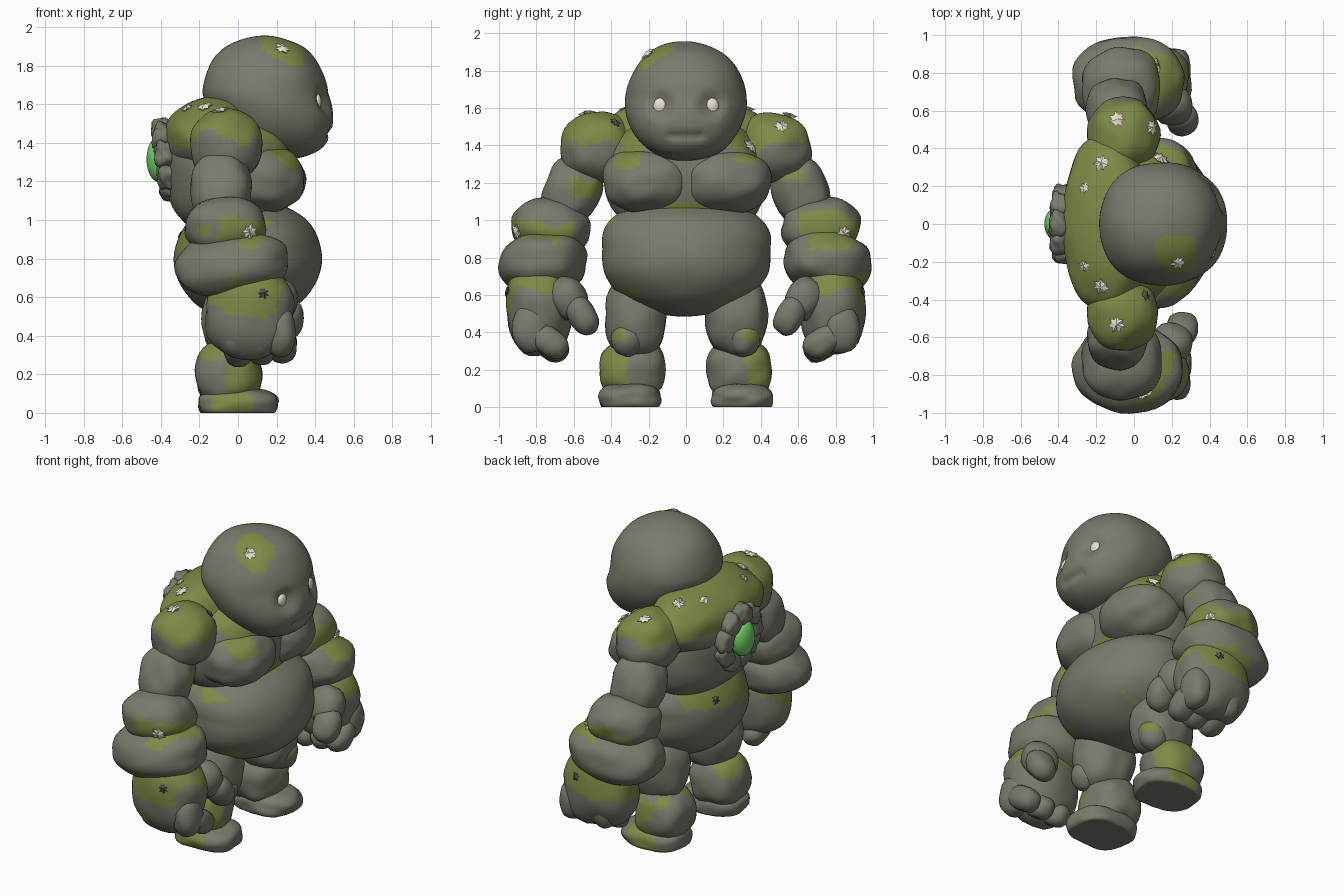
import bpy, bmesh, math, random
from mathutils import Vector, Euler, noise

cube = bpy.data.objects.get("Cube")
if cube:
    bpy.data.objects.remove(cube)
random.seed(4)


def material(name, rgb, rough=0.9):
    m = bpy.data.materials.new(name)
    m.use_nodes = True
    m.diffuse_color = (*rgb, 1)
    bsdf = m.node_tree.nodes["Principled BSDF"]
    bsdf.inputs["Base Color"].default_value = (*rgb, 1)
    bsdf.inputs["Roughness"].default_value = rough
    return m


STONE = material("grey stone", (0.19, 0.198, 0.152))
MOSS = material("green moss", (0.205, 0.255, 0.062))
CREAM = material("cream", (0.84, 0.78, 0.66))
DARK = material("dark stone", (0.09, 0.095, 0.08))
GEM = material("green crystal", (0.16, 0.65, 0.13), 0.3)


def finish(name, bm, mats, smooth=True):
    me = bpy.data.meshes.new(name)
    bm.to_mesh(me)
    bm.free()
    for m in mats:
        me.materials.append(m)
    ob = bpy.data.objects.new(name, me)
    bpy.context.collection.objects.link(ob)
    if smooth:
        me.shade_smooth()
    return ob


def rock(name, centre, radii, moss=None, box=1.0, rot=(0, 0, 0), rough=0.08,
         level=4, shape=None, mat=STONE):
    """Lumpy rounded boulder; moss(p, wobble) picks the mossy faces."""
    bm = bmesh.new()
    bmesh.ops.create_icosphere(bm, subdivisions=level, radius=1)
    c, turn = Vector(centre), Euler(rot).to_matrix()
    for v in bm.verts:
        d = v.co.copy()
        # box below 1 squares the sphere off
        k = sum(abs(t) ** (2 / box) for t in d) ** (-box / 2)
        d *= k * (1 + rough * noise.noise(d * 1.7 + c * 5))
        p = c + turn @ Vector([d[i] * radii[i] for i in range(3)])
        if shape:
            p = shape(p)
        p.z = max(p.z, 0)
        v.co = p
    if moss:
        for f in bm.faces:
            p = f.calc_center_median()
            w = noise.noise(p * 5) * 0.09 + noise.noise(p * 13) * 0.03
            f.material_index = int(bool(moss(p, w)))
    return finish(name, bm, [mat, MOSS])


def shape_belly(p):
    # Fuller flanks above the middle, rounder underneath
    return Vector((p.x, p.y * (1 + 0.8 * max(0, p.z - 0.85) - 0.4 * max(0, 0.72 - p.z)), p.z))


# Torso
rock("upper_torso", (-0.04, 0, 1.24), (0.335, 0.43, 0.34),
     lambda p, w: p.z > 1.38 + w or (p.x < -0.15 and p.z < 0.98 + w and abs(p.y) < 0.3) or
     (p.z < 1.1 and p.x > 0.1 and abs(p.y) < 0.12),
     box=0.85, level=5, rough=0.05)
rock("shoulder_hump", (-0.13, 0, 1.42), (0.25, 0.47, 0.22),
     lambda p, w: p.z > 1.37 + w, box=0.94, level=5)
rock("belly", (0.05, 0, 0.8), (0.385, 0.455, 0.315),
     lambda p, w: (p.x < -0.15 and 0.87 + w < p.z and abs(p.y) < 0.3 + w) or
     (abs(p.y) > 0.25 and p.z < 0.62 + w and p.x > 0) or
     (p.z > 1.0 + w and abs(p.y) > 0.37) or (p.z > 1.06 and abs(p.y) < 0.08 + w),
     box=0.96, level=5, rough=0.03, shape=shape_belly)
rock("pelvis", (-0.04, 0, 0.64), (0.2, 0.3, 0.13))

# Head: lower half slides forward, sockets and mouth are pressed in
EYES = [Vector((0.41, s * 0.135, 1.61)) for s in (1, -1)]


def shape_head(p):
    p = p.copy()
    p.x += max(0, 1.66 - p.z) * 0.34
    if p.x > 0.2:
        for e in EYES:
            d = math.hypot(p.y - e.y, p.z - e.z)
            p.x -= 0.05 * max(0, 1 - d / 0.085)
        p.x -= 0.02 * max(0, 1 - abs(p.z - 1.45) / 0.03) * (abs(p.y) < 0.09)
    return p


rock("head", (0.14, 0, 1.635), (0.325, 0.325, 0.32),
     lambda p, w: math.hypot(p.x - 0.22, p.y + 0.16) < 0.11 + w and p.z > 1.8,
     box=0.94, level=5, rough=0.03, shape=shape_head)

# Limbs, built for both sides
for side, s in (("left", 1), ("right", -1)):
    # The model faces +x, so its left is +y
    def part(name, c, r, moss=None, rot=(0, 0, 0), **kw):
        rock(f"{side}_{name}", (c[0], c[1] * s, c[2]), r, moss, rot=(rot[0] * s, rot[1], rot[2] * s), **kw)

    part("chest", (0.115, 0.2, 1.21), (0.23, 0.25, 0.175),
         lambda p, w: p.z > 1.3 + w and abs(p.y) > 0.25 + w, box=0.9, level=5)
    part("shoulder", (-0.06, 0.47, 1.385), (0.19, 0.2, 0.19),
         lambda p, w: p.z > 1.39 + w + 0.25 * (abs(p.y) - 0.47), box=0.92)
    part("upper_arm", (-0.09, 0.61, 1.16), (0.16, 0.15, 0.19),
         lambda p, w: 1.18 + w < p.z < 1.26 + w and p.x > -0.02 and s * p.y < 0.62,
         box=0.85, rot=(0.4, 0, 0))
    part("forearm_top", (-0.065, 0.72, 0.965), (0.21, 0.21, 0.15),
         lambda p, w: 0.8 < p.z < 1.01 + w and p.x > -0.11 + 2 * w and abs(p.y) > 0.6,
         box=0.85, rot=(0.15, 0, 0))
    part("forearm_band", (-0.03, 0.76, 0.77), (0.3, 0.235, 0.17),
         lambda p, w: (p.z > 0.86 + w and p.x > 0 or p.z < 0.69 + w) and p.x > -0.1 + w and abs(p.y) > 0.66,
         box=0.92, rot=(-0.1, -0.12, 0))
    part("palm", (0.06, 0.785, 0.53), (0.23, 0.175, 0.25),
         lambda p, w: p.z > 0.62 + w or p.z > 0.51 + w and abs(p.y) > 0.74 and p.x < 0.2 + w,
         box=0.85, rot=(0, 0.15, 0))
    # Curled fingers in a row, then the thumb
    for i, x in enumerate((-0.01, 0.11, 0.22)):
        part(f"knuckle_{i}", (x, 0.83, 0.42), (0.08, 0.1, 0.13), box=0.85, level=3)
        part(f"fingertip_{i}", (x + 0.01, 0.735, 0.335 + 0.01 * i), (0.075, 0.115, 0.075),
             box=0.8, rot=(0.6, 0, 0), level=3)
    part("thumb_base", (0.2, 0.63, 0.58), (0.11, 0.1, 0.12), box=0.9, level=3, rot=(-0.5, 0, 0))
    part("thumb_tip", (0.255, 0.555, 0.49), (0.085, 0.075, 0.11), box=0.85, level=3, rot=(-0.5, 0, 0))

    # Legs
    part("thigh", (0.01, 0.27, 0.49), (0.19, 0.165, 0.23),
         lambda p, w: p.z > 0.63 + w and p.x > 0, box=0.88)
    part("knee", (0.11, 0.31, 0.37), (0.09, 0.09, 0.1),
         lambda p, w: abs(p.y) > 0.33 + w and p.z > 0.36, level=3)
    part("shin", (-0.05, 0.285, 0.2), (0.17, 0.175, 0.165),
         lambda p, w: abs(p.y) > 0.31 + w and -0.06 + w < p.x and p.z < 0.32 + w or
         p.z > 0.31 + w and p.x < -0.08, box=0.8)
    part("foot", (0.0, 0.3, 0.045), (0.205, 0.165, 0.085),
         lambda p, w: abs(p.y) > 0.28 + w and abs(p.x) < 0.1 + w and p.z > 0.005, box=0.75)

# Back crystal in a ring of rough blocks
rock("crystal", (-0.41, 0, 1.315), (0.065, 0.088, 0.118), level=3, rough=0.02, mat=GEM)
rock("crystal_backing", (-0.355, 0, 1.315), (0.04, 0.15, 0.16))
for i in range(9):
    a = math.tau * (i + 0.25) / 9
    rock(f"crystal_ring_{i}", (-0.378 - 0.02 * math.sin(a), 0.15 * math.cos(a), 1.312 + 0.155 * math.sin(a)),
         (0.05, 0.055, 0.068), box=0.6, rot=(a, 0, 0), rough=0.35, level=3)

# Surface details are dropped onto the body along an axis
bpy.context.view_layer.update()
graph = bpy.context.evaluated_depsgraph_get()


def drop(origin, direction):
    hit, loc, nor, *_ = bpy.context.scene.ray_cast(graph, Vector(origin), Vector(direction))
    return loc, nor


def clump(name, spot, size, mat):
    """Flat ragged star with a raised middle, lying on the surface."""
    loc, nor = spot
    bm = bmesh.new()
    turn = nor.to_track_quat('Z', 'Y')

    def point(x, y, z):
        return bm.verts.new(loc + turn @ Vector((x, y, z)))

    top, base = point(0, 0, size * 0.6), point(0, 0, -size * 0.5)
    rim = []
    for i in range(14):
        a, r = math.tau * i / 14, size * (random.uniform(1.1, 1.4) if i % 2 else 0.8)
        rim.append(point(r * math.cos(a), r * math.sin(a), size * random.uniform(0.15, 0.4)))
    for a, b in zip(rim, rim[1:] + rim[:1]):
        bm.faces.new((top, a, b))
        bm.faces.new((base, b, a))
    finish(name, bm, [mat], smooth=False)


FRONT, DOWN = (-1, 0, 0), (0, 0, -1)
eyes = [drop((2, e.y, e.z), FRONT) for e in EYES]
tops = [(0.23, -0.2), (-0.09, 0.55), (0.09, 0.51), (-0.17, 0.32), (-0.26, 0.19),
        (-0.26, -0.22), (-0.17, -0.33), (-0.09, -0.53)]
tufts = [drop((x, y, 3), DOWN) for x, y in tops]
tufts += [drop((2, y, z), FRONT) for y, z in ((0.34, 1.39), (0.84, 0.93), (-0.9, 0.94))]
darks = [drop((2, -0.38, 1.52), FRONT)]
darks += [drop((0.13, s * 2, 0.62), (0, -s, 0)) for s in (1, -1)]
darks.append(drop((-2, 0.12, 0.92), (1, 0, 0)))

for name, (loc, nor) in zip(("left_eye", "right_eye"), eyes):
    rock(name, loc, (0.022, 0.042, 0.046), level=2, rough=0, mat=CREAM)
for i, spot in enumerate(tufts):
    clump(f"pale_tuft_{i}", spot, 0.026 if i in (4, 5) else 0.036, CREAM)
for i, spot in enumerate(darks):
    clump(f"dark_tuft_{i}", spot, 0.025, DARK)
